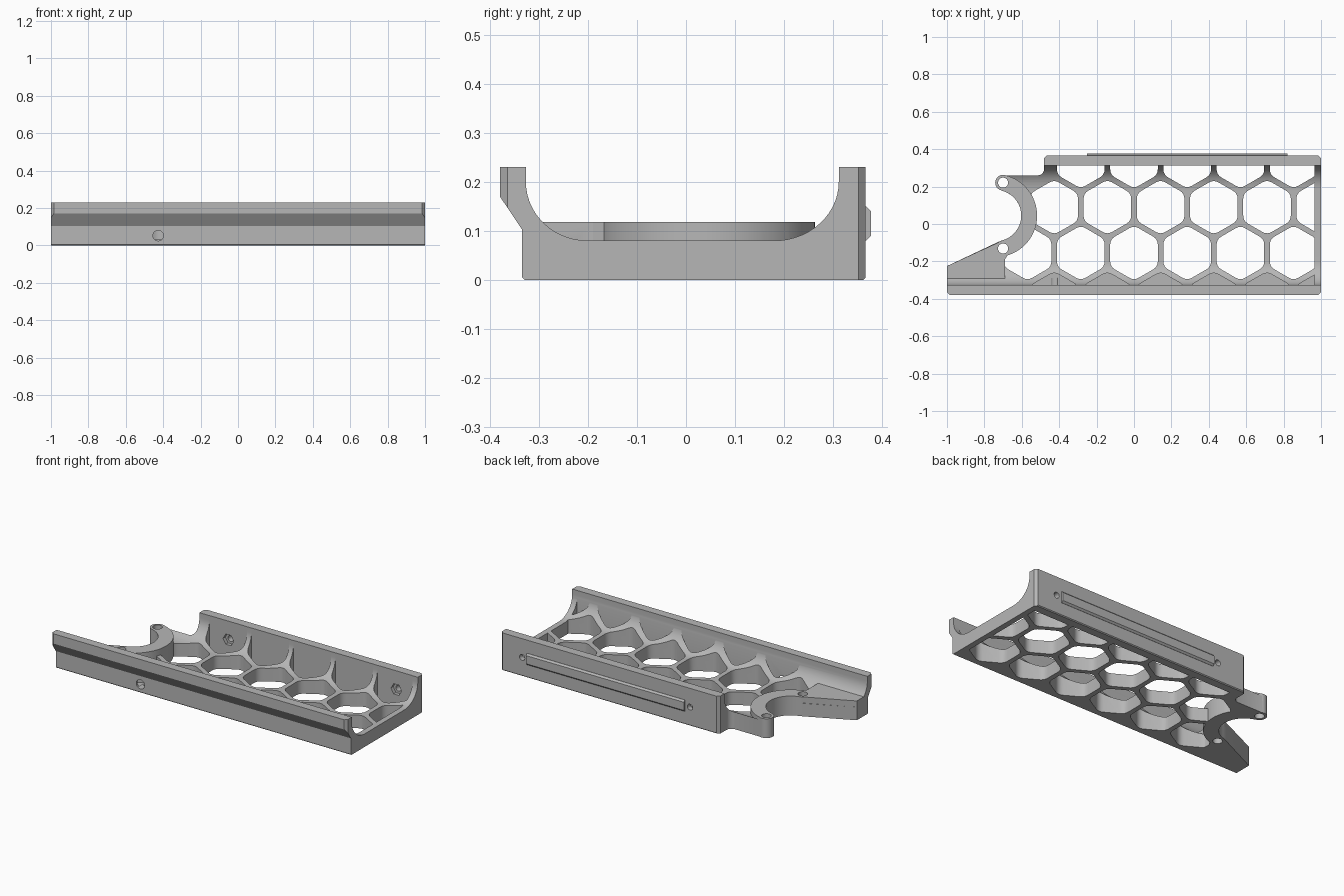
import bpy, bmesh
from math import sin, cos, pi, radians
from mathutils import Vector

if "Cube" in bpy.data.objects:
    bpy.data.objects.remove(bpy.data.objects["Cube"])

grey = bpy.data.materials.new("plain_grey")
grey.use_nodes = True
grey.diffuse_color = (0.47, 0.47, 0.47, 1)
grey.node_tree.nodes["Principled BSDF"].inputs["Base Color"].default_value = (0.47, 0.47, 0.47, 1)


def prisms(name, outlines, axis, lo, hi):
    """Extrude 2D outlines along an axis into one object."""
    place = {"x": lambda a, b, t: (t, a, b),
             "y": lambda a, b, t: (a, t, b),
             "z": lambda a, b, t: (a, b, t)}[axis]
    bm = bmesh.new()
    for pts in outlines:
        face = bm.faces.new([bm.verts.new(place(a, b, lo)) for a, b in pts])
        ext = bmesh.ops.extrude_face_region(bm, geom=[face])
        moved = [g for g in ext["geom"] if isinstance(g, bmesh.types.BMVert)]
        bmesh.ops.translate(bm, vec=place(0, 0, hi - lo), verts=moved)
    bmesh.ops.recalc_face_normals(bm, faces=bm.faces)
    me = bpy.data.meshes.new(name)
    bm.to_mesh(me)
    bm.free()
    me.materials.append(grey)
    ob = bpy.data.objects.new(name, me)
    bpy.context.collection.objects.link(ob)
    return ob


def combine(target, tool, op):
    """Apply a boolean and remove the tool."""
    mod = target.modifiers.new(op, "BOOLEAN")
    mod.operation, mod.solver, mod.object = op, "EXACT", tool
    bpy.context.view_layer.objects.active = target
    bpy.ops.object.modifier_apply(modifier=mod.name)
    bpy.data.objects.remove(tool)


def arc(cx, cy, rx, ry, start, end, n):
    angles = [radians(start + (end - start) * i / n) for i in range(n + 1)]
    return [(cx + rx * cos(a), cy + ry * sin(a)) for a in angles]


def circle(cx, cy, r, n=32):
    return arc(cx, cy, r, r, 0, 360, n)[:-1]


def clip(pts, axis, limit, sign):
    """Keep the part of a convex outline where sign * coordinate <= sign * limit."""
    out = []
    for p, q in zip(pts, pts[1:] + pts[:1]):
        dp, dq = sign * (limit - p[axis]), sign * (limit - q[axis])
        if dp >= 0:
            out.append(p)
        if dp * dq < 0:
            out.append(tuple(Vector(p).lerp(Vector(q), dp / (dp - dq))))
    return out


def hexagon(cx, cy, r=0.147, rounding=0.2):
    """Pointy hexagon with softened corners."""
    c = [Vector((cx + r * sin(i * pi / 3), cy + r * cos(i * pi / 3))) for i in range(6)]
    out = []
    for i in range(6):
        a = c[i].lerp(c[i - 1], rounding)
        b = c[i].lerp(c[(i + 1) % 6], rounding)
        for t in (0, 0.25, 0.5, 0.75, 1):
            out.append(tuple(a.lerp(c[i], t).lerp(c[i].lerp(b, t), t)))
    return out


# Tray section: floor, tall back wall, overhanging front rail
section = [(-0.33, 0), (0.362, 0), (0.367, 0.005), (0.367, 0.23), (0.312, 0.23)]
section += arc(0.18, 0.2, 0.132, 0.12, 0, -90, 14)
section += arc(-0.2, 0.2, 0.127, 0.12, 270, 180, 14)
section += [(-0.327, 0.23), (-0.38, 0.23), (-0.38, 0.17), (-0.335, 0.103), (-0.335, 0.005)]
tray = prisms("honeycomb_tray", [section], "x", -1.1, 1.1)

# Plan outline with the round bite at the left end
RING = (-0.74, 0.045)
plan = [(-1, -0.365), (-0.98, -0.385), (0.98, -0.385), (1, -0.365), (1, 0.352), (0.98, 0.372),
        (-0.46, 0.372), (-0.48, 0.352)]
plan += arc(-0.515, 0.295, 0.035, 0.035, 0, -90, 6) + [(-0.70, 0.26)]
plan += arc(*RING, 0.137, 0.137, 77, -77, 28)
plan += [(-0.735, -0.1), (-1, -0.225)]
combine(tray, prisms("plan_cutter", [plan], "z", -0.1, 0.4), "INTERSECT")

# Honeycomb openings through the floor
PITCH = 0.2845
through, blind = [], []
for i in range(6):
    shifted, aligned = (i - 1.5) * PITCH, (i - 2) * PITCH
    through.append(clip(hexagon(shifted, 0.09), 0, 0.965, 1))
    through.append(clip(hexagon(aligned, -0.155), 0, 0.965, 1))
    if i:
        back = clip(hexagon(aligned, 0.337), 1, 0.313, 1)
        through.append(clip(back, 0, 0.965, 1))
    front = clip(hexagon(shifted, -0.402), 1, -0.325, -1)
    blind.append(clip(front, 0, 0.965, 1))
combine(tray, prisms("hex_cutter", through, "z", -0.1, 0.4), "DIFFERENCE")
combine(tray, prisms("recess_cutter", blind, "z", 0.03, 0.4), "DIFFERENCE")

# Raised half ring, its two bosses and the arm joining it to the front rail
band = arc(*RING, 0.222, 0.222, -77, 77, 32) + arc(*RING, 0.137, 0.137, 77, -77, 32)
arm = [(-1, -0.325), (-1, -0.225), (-0.72, -0.096), (-0.66, -0.14), (-0.69, -0.19), (-0.69, -0.325)]
bosses = [(-0.70, 0.221), (-0.70, -0.131)]
for pts in [band, arm] + [circle(x, y, 0.042) for x, y in bosses]:
    combine(tray, prisms("ring_part", [pts], "z", 0, 0.118), "UNION")
combine(tray, prisms("boss_holes", [circle(x, y, 0.027) for x, y in bosses], "z", -0.1, 0.3), "DIFFERENCE")

# Screw holes with hexagonal pockets in the back wall, and a hole in the front
screws = (-PITCH, 3 * PITCH)
combine(tray, prisms("screw_holes", [circle(x, 0.115, 0.018) for x in screws], "y", 0.28, 0.45), "DIFFERENCE")
combine(tray, prisms("nut_pockets", [circle(x, 0.115, 0.036, 6) for x in screws], "y", 0.28, 0.335), "DIFFERENCE")
combine(tray, prisms("front_hole", [circle(-1.5 * PITCH, 0.052, 0.028)], "y", -0.45, -0.29), "DIFFERENCE")

# Long raised strip on the back
strip = prisms("back_strip", [[(0.36, 0.08), (0.368, 0.08), (0.378, 0.09), (0.378, 0.14),
                               (0.368, 0.15), (0.36, 0.15)]], "x", -0.25, 0.82)

for ob in (tray, strip):
    bpy.ops.object.select_all(action="DESELECT")
    ob.select_set(True)
    bpy.context.view_layer.objects.active = ob
    bpy.ops.object.shade_smooth_by_angle(angle=radians(30))
